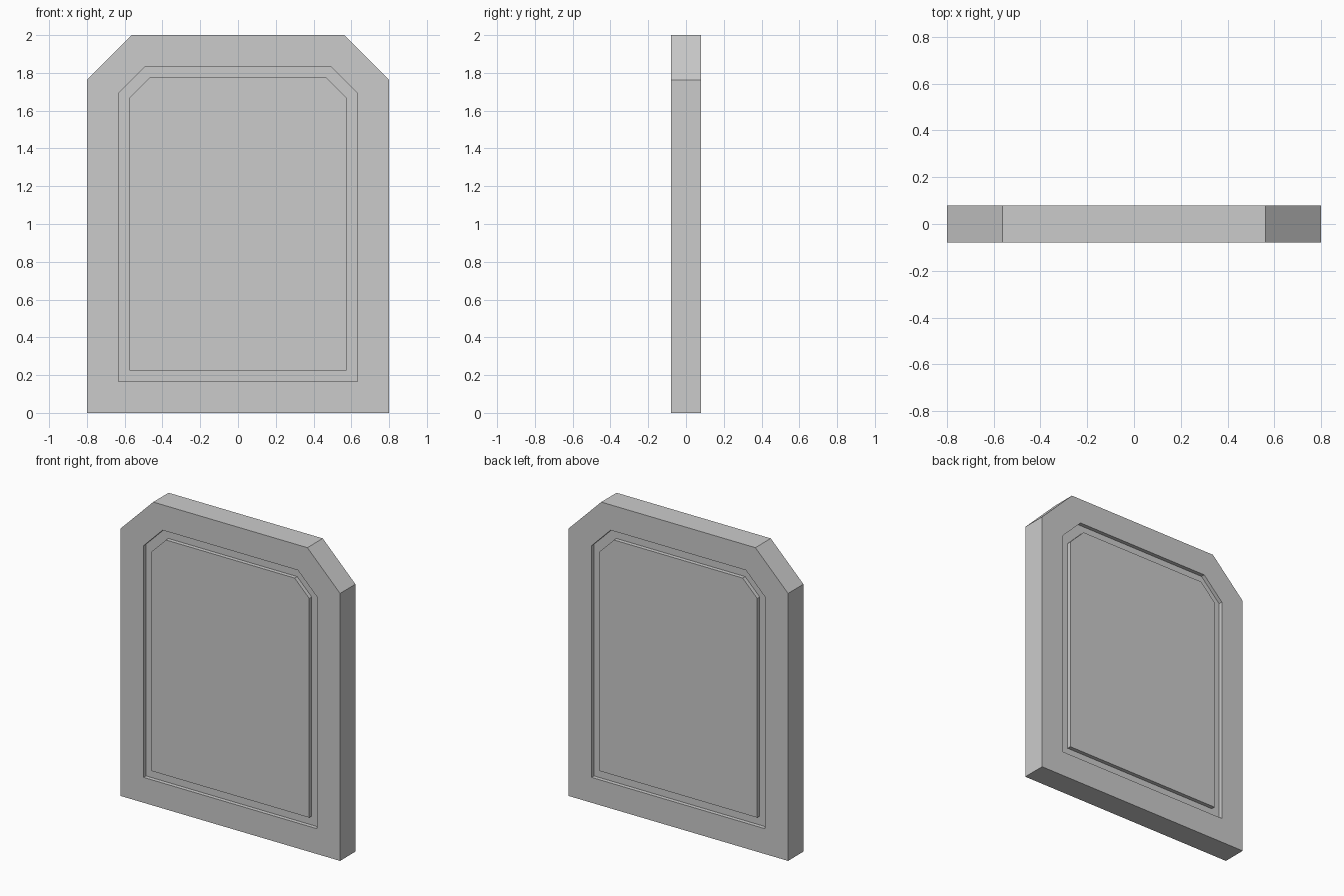
import bpy, bmesh, math

if "Cube" in bpy.data.objects:
    bpy.data.objects.remove(bpy.data.objects["Cube"])

HALF_W, HEIGHT, HALF_T = 0.80, 2.00, 0.08
CHAMFER = 0.238
GROOVE_OUT, GROOVE_IN, DEPTH = 0.167, 0.225, 0.026


def outline(bm, inset, y):
    """Ring of verts: rectangle with clipped top corners, inset evenly."""
    c = CHAMFER - inset * (2 - math.sqrt(2))
    w, bottom, top = HALF_W - inset, inset, HEIGHT - inset
    pts = [(-w, bottom), (w, bottom), (w, top - c),
           (w - c, top), (-w + c, top), (-w, top - c)]
    return [bm.verts.new((x, y, z)) for x, z in pts]


def bridge(bm, a, b):
    for i in range(len(a)):
        j = (i + 1) % len(a)
        bm.faces.new((a[i], a[j], b[j], b[i]))


bm = bmesh.new()
rims = []
for side in (-1, 1):
    y, y_floor = side * HALF_T, side * (HALF_T - DEPTH)
    # frame, groove wall, groove floor, panel wall, panel face
    rings = [outline(bm, 0, y), outline(bm, GROOVE_OUT, y),
             outline(bm, GROOVE_OUT, y_floor), outline(bm, GROOVE_IN, y_floor),
             outline(bm, GROOVE_IN, y)]
    for a, b in zip(rings, rings[1:]):
        bridge(bm, a, b)
    bm.faces.new(rings[-1])
    rims.append(rings[0])
# outer edge of the slab
bridge(bm, *rims)
bmesh.ops.recalc_face_normals(bm, faces=bm.faces)

mesh = bpy.data.meshes.new("grooved_panel")
bm.to_mesh(mesh)
bm.free()
bpy.context.collection.objects.link(bpy.data.objects.new("grooved_panel", mesh))
